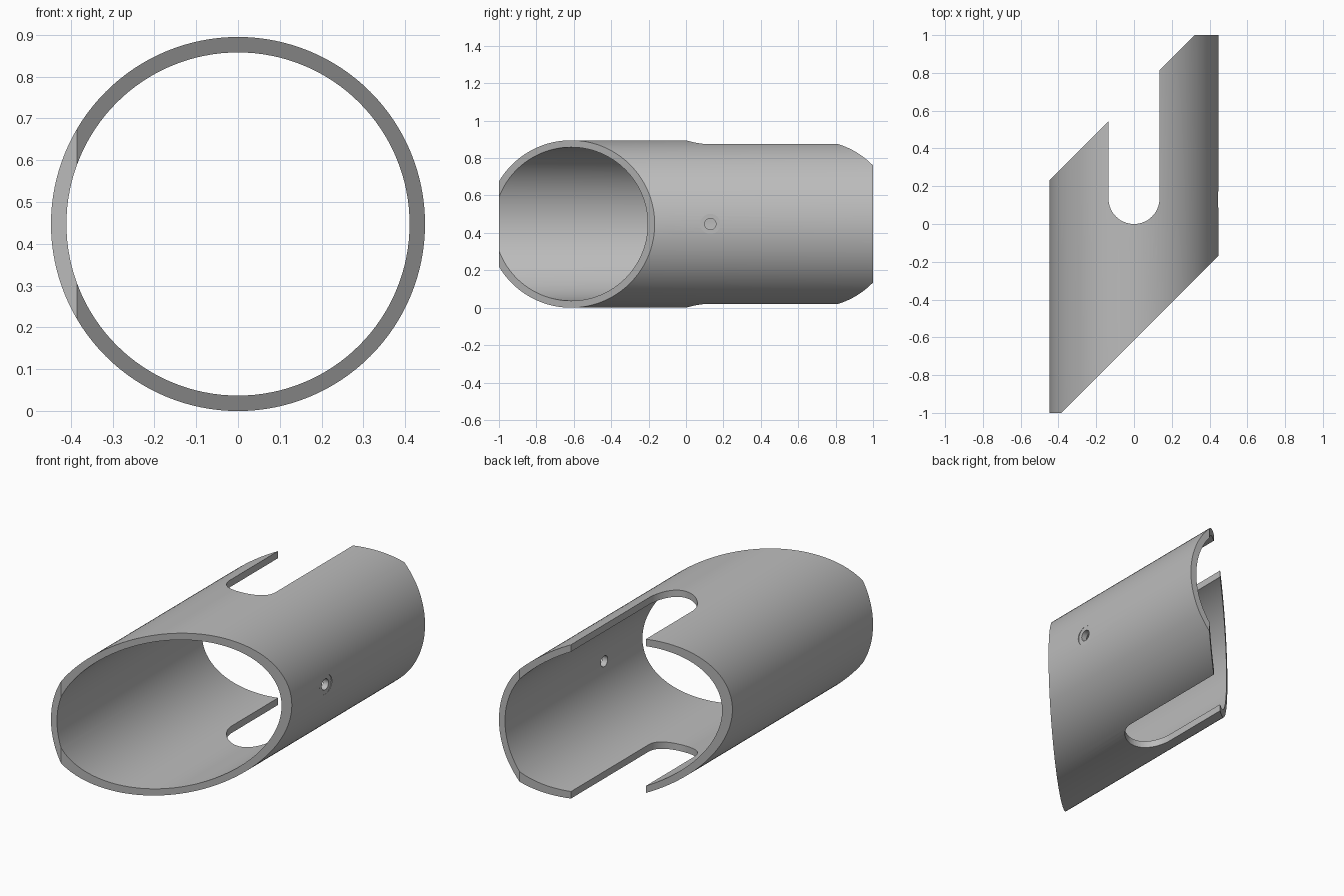
import bpy, bmesh, math
from mathutils import Matrix, Vector

cube = bpy.data.objects.get("Cube")
if cube:
    bpy.data.objects.remove(cube, do_unlink=True)

R, WALL = 0.4475, 0.037
SLOT = 0.135          # slot half width and end radius
HOLE_Y = 0.13

grey = bpy.data.materials.new("plain grey")
grey.use_nodes = True
grey.diffuse_color = (0.5, 0.5, 0.5, 1)
grey.node_tree.nodes["Principled BSDF"].inputs["Base Color"].default_value = grey.diffuse_color


def make(name, bm):
    bmesh.ops.recalc_face_normals(bm, faces=bm.faces)
    mesh = bpy.data.meshes.new(name)
    bm.to_mesh(mesh)
    bm.free()
    mesh.materials.append(grey)
    ob = bpy.data.objects.new(name, mesh)
    bpy.context.collection.objects.link(ob)
    return ob


def prism(name, points, depth):
    """Extrude a closed outline along the given vector."""
    bm = bmesh.new()
    face = bm.faces.new([bm.verts.new(p) for p in points])
    ext = bmesh.ops.extrude_face_region(bm, geom=[face])
    bm.verts.ensure_lookup_table()
    moved = [g for g in ext["geom"] if isinstance(g, bmesh.types.BMVert)]
    bmesh.ops.translate(bm, verts=moved, vec=depth)
    # keep the starting cap if the extrude dropped it
    if not face.is_valid:
        bmesh.ops.holes_fill(bm, edges=bm.edges)
    return make(name, bm)


def rod(name, radius, x0, x1):
    """Sideways cylinder at the screw position."""
    ring = [(x0, HOLE_Y + radius * math.cos(a), R + radius * math.sin(a))
            for a in (math.tau * i / 48 for i in range(48))]
    return prism(name, ring, Vector((x1 - x0, 0, 0)))


def cut(target, cutter, operation):
    cutter.hide_render = True
    mod = target.modifiers.new(cutter.name, 'BOOLEAN')
    mod.operation, mod.object, mod.solver = operation, cutter, 'EXACT'
    bpy.context.view_layer.objects.active = target
    bpy.ops.object.modifier_apply(modifier=mod.name)
    bpy.data.objects.remove(cutter, do_unlink=True)


# Hollow tube running front to back
bm = bmesh.new()
N = 128
rings = [[bm.verts.new((r * math.cos(math.tau * i / N), y, R + r * math.sin(math.tau * i / N)))
          for i in range(N)]
         for r, y in ((R, -1.2), (R, 1.2), (R - WALL, 1.2), (R - WALL, -1.2))]
for k in range(4):
    a, b = rings[k], rings[(k + 1) % 4]
    for i in range(N):
        j = (i + 1) % N
        bm.faces.new((a[i], a[j], b[j], b[i]))
tube = make("slotted_tube", bm)

# Plan outline: mitred ends with blunt tips and a round-ended slot at the back
front, back, wide = -0.615, 0.68, 0.6
plan = [(-wide, -1), (-1 - front, -1), (wide, wide + front), (wide, 1), (1 - back, 1),
        (SLOT, SLOT + back)]
plan += [(SLOT * math.cos(a), SLOT - SLOT * math.sin(a))
         for a in (math.pi * i / 32 for i in range(33))]
plan += [(-SLOT, back - SLOT), (-wide, back - wide)]
cut(tube, prism("plan_cutter", [(x, y, -0.2) for x, y in plan], Vector((0, 0, 1.4))), 'INTERSECT')

# Flat screw seat and through hole on the left wall
cut(tube, rod("seat_cutter", 0.054, 0.4435, 0.6), 'DIFFERENCE')
cut(tube, rod("hole_cutter", 0.03, 0.3, 0.6), 'DIFFERENCE')

# Smooth curved walls, crisp cut edges
bpy.ops.object.select_all(action='DESELECT')
tube.select_set(True)
bpy.context.view_layer.objects.active = tube
bpy.ops.object.shade_smooth_by_angle(angle=math.radians(25))
